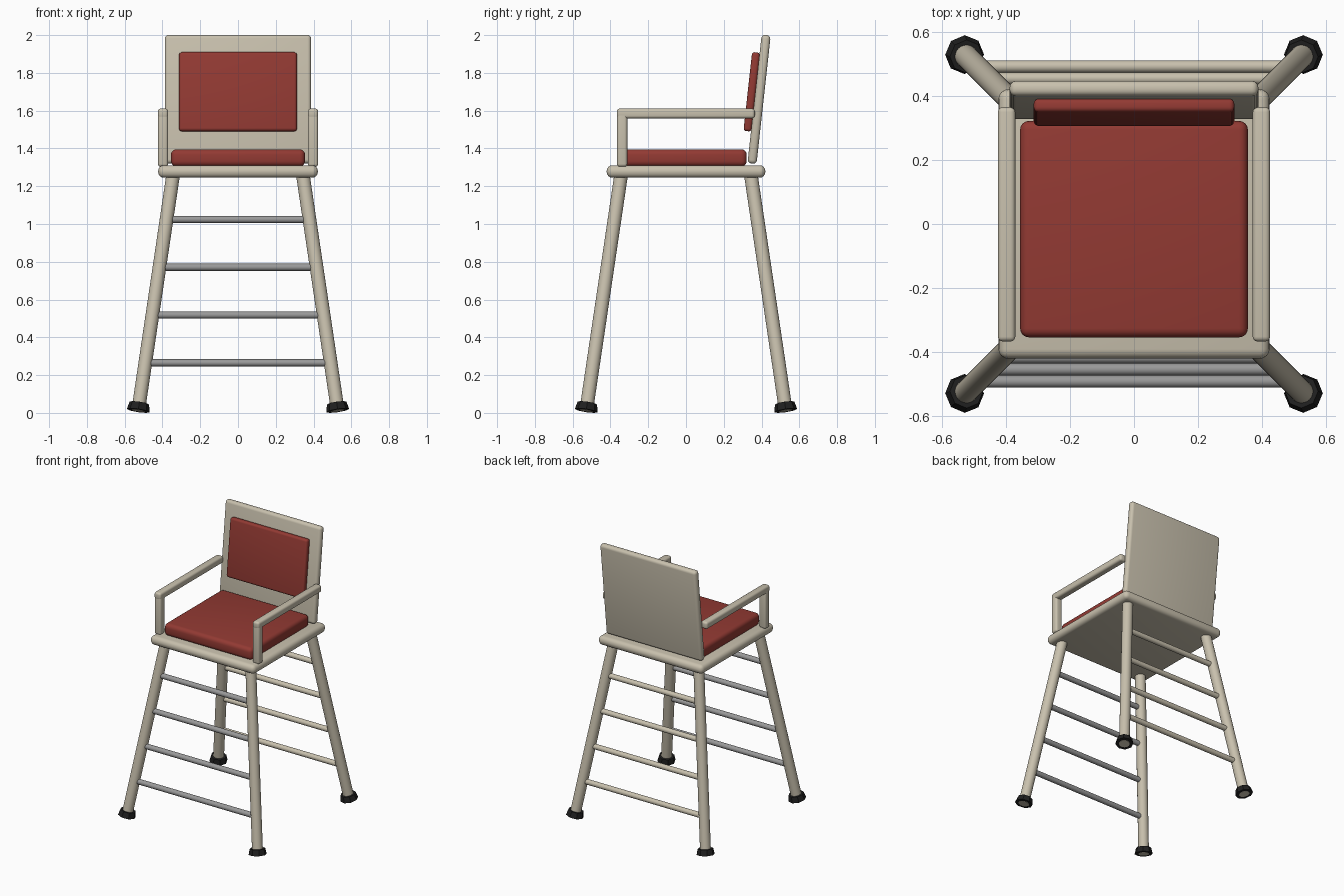
import bpy
from mathutils import Vector

cube = bpy.data.objects.get("Cube")
if cube:
    bpy.data.objects.remove(cube, do_unlink=True)


def material(name, color):
    m = bpy.data.materials.new(name)
    m.use_nodes = True
    m.diffuse_color = (*color, 1)
    bsdf = m.node_tree.nodes["Principled BSDF"]
    bsdf.inputs["Base Color"].default_value = (*color, 1)
    bsdf.inputs["Roughness"].default_value = 0.6
    return m


CREAM = material("cream paint", (0.58, 0.53, 0.42))
RED = material("red padding", (0.29, 0.042, 0.033))
GREY = material("grey metal", (0.32, 0.32, 0.32))
BLACK = material("black rubber", (0.014, 0.014, 0.014))


def finish(name, mat, smooth=True):
    obj = bpy.context.object
    obj.name = name
    obj.data.materials.append(mat)
    if smooth:
        bpy.ops.object.shade_smooth_by_angle(angle=0.6)
    return obj


def rounded_box(name, center, size, bevel, mat, tilt=0.0):
    bpy.ops.mesh.primitive_cube_add(size=1, location=center)
    obj = bpy.context.object
    obj.scale = size
    bpy.ops.object.transform_apply(location=False, rotation=False, scale=True)
    mod = obj.modifiers.new("rounded edges", 'BEVEL')
    mod.width = bevel
    mod.segments = 4
    bpy.ops.object.modifier_apply(modifier=mod.name)
    obj.rotation_euler.x = tilt
    return finish(name, mat)


def rod(name, start, end, r1, r2, sides, mat, smooth=True):
    start, end = Vector(start), Vector(end)
    axis = end - start
    bpy.ops.mesh.primitive_cone_add(vertices=sides, radius1=r1, radius2=r2, depth=axis.length,
                                    location=(start + end) / 2,
                                    rotation=axis.to_track_quat('Z', 'Y').to_euler())
    return finish(name, mat, smooth)


def leg_offset(z):
    """Distance of the splayed leg axis from the centre at height z."""
    return 0.345 + (1.25 - z) * 0.148


# Legs with rubber feet
for sx, side in ((1, "left"), (-1, "right")):
    for sy, end in ((-1, "front"), (1, "back")):
        def at(z):
            return (sx * leg_offset(z), sy * leg_offset(z), z)
        rod(f"{end}_{side}_leg", at(0.011), at(1.27), 0.036, 0.036, 24, CREAM)
        rod(f"{end}_{side}_foot", at(0.0125), at(0.052), 0.061, 0.052, 8, BLACK, False)

# Ladder rungs between the front legs and between the back legs
for i in range(4):
    z = 0.265 + i * 0.253
    d = leg_offset(z)
    for sy, end, mat in ((-1, "front", GREY), (1, "back", CREAM)):
        rod(f"{end}_rung_{i + 1}", (-d, sy * d, z), (d, sy * d, z), 0.019, 0.019, 16, mat)

# Seat and padding
rounded_box("seat", (0, 0, 1.278), (0.845, 0.84, 0.066), 0.03, CREAM)
rounded_box("seat_cushion", (0, -0.016, 1.35), (0.71, 0.675, 0.09), 0.028, RED)

# Reclined backrest
TILT = -0.11
rounded_box("backrest", (0, 0.387, 1.66), (0.775, 0.048, 0.685), 0.02, CREAM, TILT)
rounded_box("back_cushion", (0, 0.348, 1.70), (0.625, 0.042, 0.42), 0.015, RED, TILT)

# Armrests with front posts
for sx, side in ((1, "left"), (-1, "right")):
    rounded_box(f"{side}_armrest", (sx * 0.397, -0.001, 1.585), (0.054, 0.73, 0.052), 0.015, CREAM)
    rounded_box(f"{side}_arm_post", (sx * 0.397, -0.338, 1.455), (0.054, 0.054, 0.304), 0.015, CREAM)
